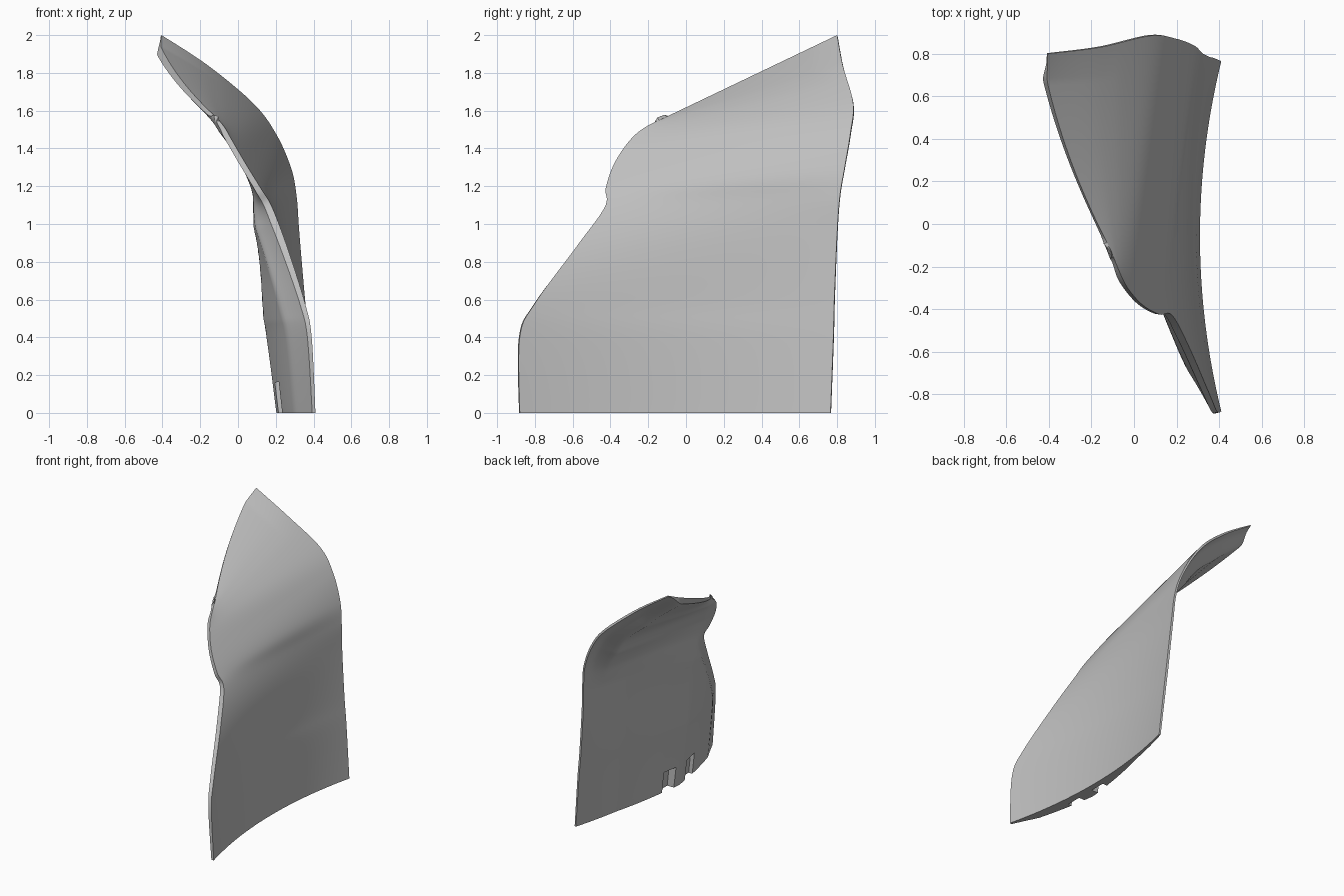
import bpy, bmesh, math
from mathutils import Vector

if "Cube" in bpy.data.objects:
    bpy.data.objects.remove(bpy.data.objects["Cube"])

COLS, ROWS = 56, 90

# Matching guide points, bottom to top: front edge, back edge, sideways bow
FRONT = [(.41, -.88, 0), (.39, -.88, .4), (.355, -.8, .58), (.26, -.58, .88), (.18, -.43, 1.09),
         (.12, -.425, 1.19), (.04, -.38, 1.32), (-.03, -.3, 1.44), (-.07, -.22, 1.51), (-.11, -.12, 1.56)]
BACK = [(.41, .765, 0), (.375, .78, .4), (.355, .785, .6), (.325, .8, .95), (.31, .815, 1.15),
        (.28, .84, 1.3), (.2, .87, 1.48), (.08, .885, 1.64), (-.16, .83, 1.84), (-.405, .8, 2)]
BOW = [-.1, -.09, -.08, -.04, -.02, 0, 0, 0, -.02, -.04]


def spline(pts, t):
    """Catmull-Rom through pts, t from 0 to 1."""
    s = t * (len(pts) - 1)
    i = min(int(s), len(pts) - 2)
    f = s - i
    p = [Vector(pts[min(max(i + k, 0), len(pts) - 1)]) for k in (-1, 0, 1, 2)]
    return p[1] + .5 * f * (p[2] - p[0] + f * (2 * p[0] - 5 * p[1] + 4 * p[2] - p[3]
                            + f * (3 * (p[1] - p[2]) + p[3] - p[0])))


def ramp(keys, x):
    """Piecewise linear lookup."""
    for (a, va), (b, vb) in zip(keys, keys[1:]):
        if x <= b:
            return va + (vb - va) * max(0, (x - a) / (b - a))
    return keys[-1][1]


def outer(u, v):
    p = spline(FRONT, v).lerp(spline(BACK, v), u)
    p.x += 4 * u * (1 - u) * spline([(b, 0, 0) for b in BOW], v).x
    # blunt corner beside the peak
    p.x -= ramp([(0, 0), (.86, .025), (1, 0)], u) * ramp([(.85, 0), (1, 1)], v)
    return p


def normal(u, v):
    e = .004
    du = outer(min(u + e, 1), v) - outer(max(u - e, 0), v)
    dv = outer(u, min(v + e, 1)) - outer(u, max(v - e, 0))
    return du.cross(dv).normalized()


def thickness(p, u, v):
    # thick wall below, thin at its front fin and back edge
    wall = ramp([(-.88, .05), (-.44, .09), (-.2, .11), (0, .08), (.4, .03), (.78, .012)], p.y)
    wall *= ramp([(0, 1), (.5, 1.4), (1, 1.3), (1.3, 1)], p.z)
    wall *= ramp([(0, .35), (.12, 1)], u)
    # flap above, hollowed at its back edge
    flap = ramp([(0, .03), (.1, .05), (.85, .105), (.94, .025), (1, .015)], u)
    flap *= ramp([(.85, 1), (1, .45)], v)
    k = ramp([(.4, 0), (.65, 1)], v)
    return wall * (1 - k) + flap * k


# Curved panel: outer skin, thickened inner skin and closed rim
bm = bmesh.new()
skins = [[], []]
for j in range(ROWS + 1):
    for skin in skins:
        skin.append([])
    for i in range(COLS + 1):
        u, v = i / COLS, j / ROWS
        p = outer(u, v)
        q = p - normal(u, v) * thickness(p, u, v)
        q.z = 0 if j == 0 else max(q.z, 0)
        skins[0][j].append(bm.verts.new(p))
        skins[1][j].append(bm.verts.new(q))
for j in range(ROWS):
    for i in range(COLS):
        for skin in skins:
            bm.faces.new((skin[j][i], skin[j][i + 1], skin[j + 1][i + 1], skin[j + 1][i]))
rims = [[(0, i) for i in range(COLS + 1)], [(ROWS, i) for i in range(COLS + 1)],
        [(j, 0) for j in range(ROWS + 1)], [(j, COLS) for j in range(ROWS + 1)]]
for rim in rims:
    for (a, b), (c, d) in zip(rim, rim[1:]):
        bm.faces.new((skins[0][a][b], skins[0][c][d], skins[1][c][d], skins[1][a][b]))
bmesh.ops.recalc_face_normals(bm, faces=bm.faces)
mesh = bpy.data.meshes.new("curved_panel")
bm.to_mesh(mesh)
bm.free()
panel = bpy.data.objects.new("curved_panel", mesh)
bpy.context.collection.objects.link(panel)

# Plain grey
grey = bpy.data.materials.new("plain_grey")
grey.use_nodes = True
grey.diffuse_color = (.52, .52, .52, 1)
grey.node_tree.nodes["Principled BSDF"].inputs["Base Color"].default_value = (.52, .52, .52, 1)
mesh.materials.append(grey)

# Two mounting notches in the lower inner wall
for k, y in enumerate((-.09, -.35)):
    bpy.ops.mesh.primitive_cube_add(size=1, location=(.19, y, .04), rotation=(0, math.radians(-6), 0))
    cutter = bpy.context.object
    cutter.name = f"notch_cutter_{k + 1}"
    cutter.scale = (.14, .12, .24)
    cutter.hide_render = True
    cutter.hide_set(True)
    cut = panel.modifiers.new("notch", 'BOOLEAN')
    cut.operation = 'DIFFERENCE'
    cut.solver = 'EXACT'
    cut.object = cutter

bpy.ops.object.select_all(action='DESELECT')
panel.select_set(True)
bpy.context.view_layer.objects.active = panel
bpy.ops.object.shade_smooth_by_angle(angle=math.radians(35))
